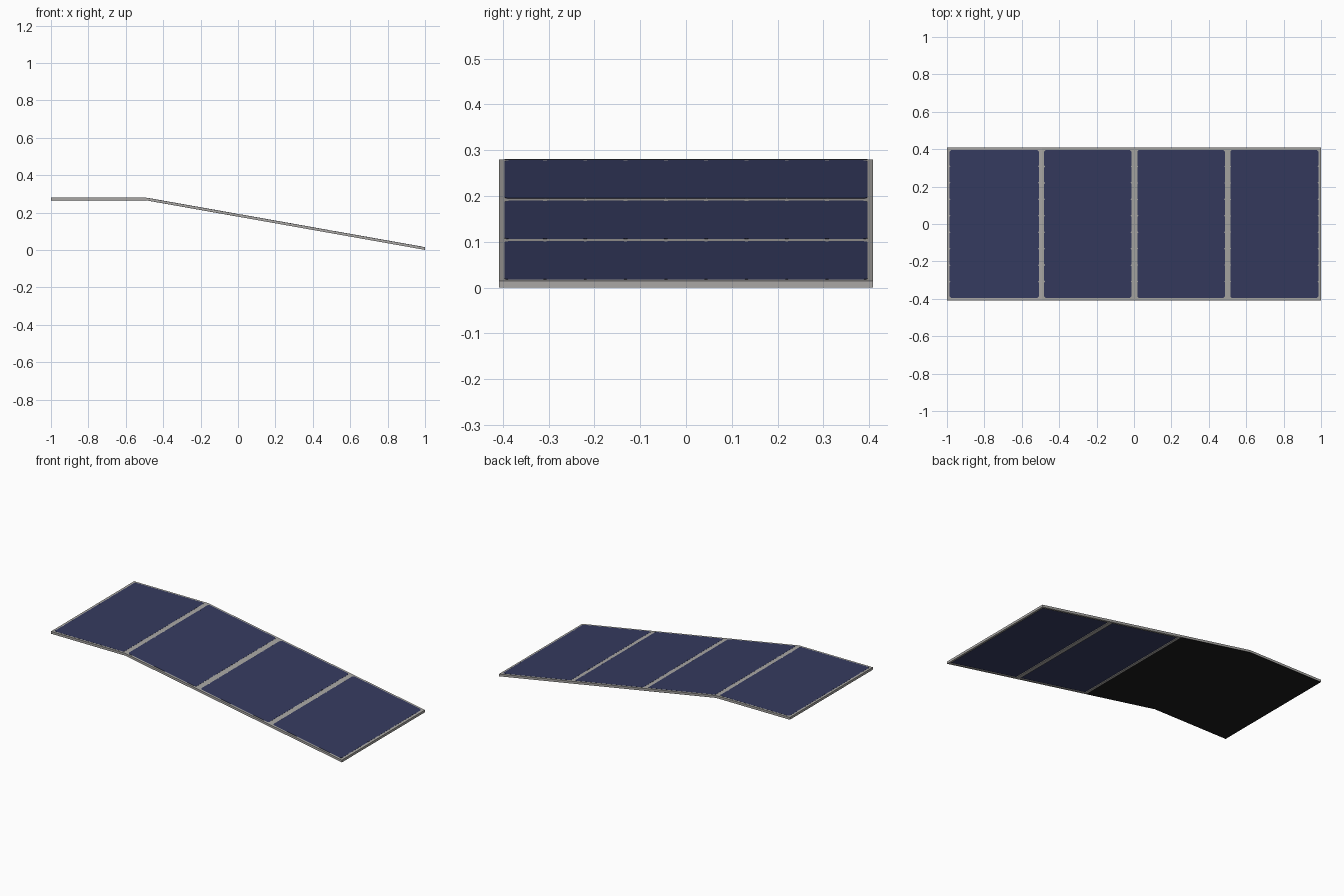
import bpy, bmesh

if "Cube" in bpy.data.objects:
    bpy.data.objects.remove(bpy.data.objects["Cube"])

BEND_X, HIGH, LOW, THICK, HALF_Y = -0.492, 0.28, 0.015, 0.0145, 0.408


def material(name, rgb):
    m = bpy.data.materials.new(name)
    m.diffuse_color = (*rgb, 1)
    m.use_nodes = True
    m.node_tree.nodes["Principled BSDF"].inputs["Base Color"].default_value = m.diffuse_color
    return m


GREY = material("grey frame", (0.40, 0.39, 0.375))
BLUE = material("dark blue cells", (0.036, 0.044, 0.115))
BLACK = material("black backing", (0.012, 0.012, 0.012))


def top(x):
    # height of the upper surface: level first, then a steady slope
    if x <= BEND_X:
        return HIGH
    return HIGH + (LOW - HIGH) * (x - BEND_X) / (1 - BEND_X)


def slab(bm, outline, upper, lower):
    # plate that follows the surface, between two offsets below it
    a = [bm.verts.new((x, y, top(x) + upper)) for x, y in outline]
    b = [bm.verts.new((x, y, top(x) + lower)) for x, y in outline]
    bm.faces.new(a)
    bm.faces.new(b[::-1])
    n = len(a)
    for i in range(n):
        j = (i + 1) % n
        bm.faces.new((a[j], a[i], b[i], b[j]))


def rect(x0, x1, y0, y1):
    return [(x0, y0), (x1, y0), (x1, y1), (x0, y1)]


def cell_outline(x0, x1, y, c=0.009, n=9):
    # rectangle with clipped corners and small notches between cell rows
    step = 2 * y / n
    right = [(x1 - c, -y), (x1, -y + c)]
    for i in range(1, n):
        v = -y + i * step
        right += [(x1, v - 0.005), (x1 - 0.005, v), (x1, v + 0.005)]
    right += [(x1, y - c), (x1 - c, y)]
    return right + [(x0 + x1 - px, -py) for px, py in right]


def finish(name, bm, mat):
    bmesh.ops.recalc_face_normals(bm, faces=bm.faces)
    me = bpy.data.meshes.new(name)
    bm.to_mesh(me)
    bm.free()
    me.materials.append(mat)
    bpy.context.collection.objects.link(bpy.data.objects.new(name, me))


# panel span, then span of its cells
panels = [(-1.0, BEND_X, -0.986, -0.508), (BEND_X, 0.003, -0.48, -0.013),
          (0.003, 0.501, 0.018, 0.487), (0.501, 1.0, 0.515, 0.986)]
CELL_Y = 0.396

for k, (x0, x1, c0, c1) in enumerate(panels, 1):
    # frame: two end bars and two side rails
    bm = bmesh.new()
    i0, i1, iy = c0 + 0.001, c1 - 0.001, CELL_Y - 0.001
    low = -THICK if k > 2 else -THICK + 0.001
    slab(bm, rect(x0, i0, -HALF_Y, HALF_Y), 0, low)
    slab(bm, rect(i1, x1, -HALF_Y, HALF_Y), 0, low)
    slab(bm, rect(i0, i1, -HALF_Y, -iy), 0, low)
    slab(bm, rect(i0, i1, iy, HALF_Y), 0, low)
    # thin sheet behind the cells, seen in the notches
    slab(bm, rect(i0, i1, -iy, iy), -0.0005, -0.003)
    finish(f"panel_frame_{k}", bm, GREY)

    # cells on top
    bm = bmesh.new()
    slab(bm, cell_outline(c0, c1, CELL_Y), 0.0005, -0.001)
    finish(f"solar_cells_{k}", bm, BLUE)

    bm = bmesh.new()
    if k > 2:
        # cells on the underside, slightly recessed in the frame
        slab(bm, rect(i0, i1, -iy, iy), -0.003, -THICK + 0.004)
        finish(f"underside_cells_{k}", bm, BLUE)
    else:
        # full black backing
        slab(bm, rect(x0, x1, -HALF_Y, HALF_Y), low, -THICK)
        finish(f"backing_{k}", bm, BLACK)
